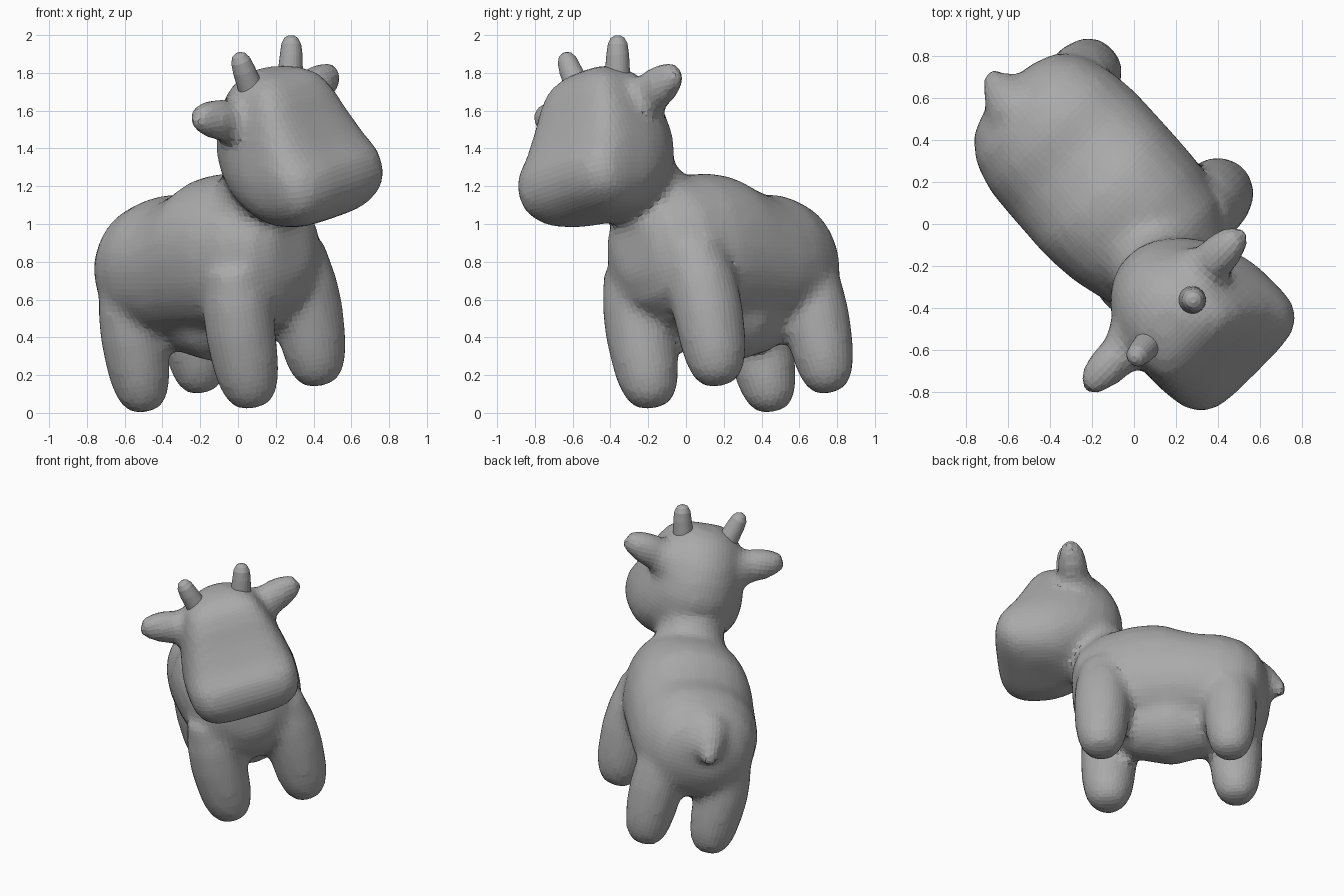
import bpy, bmesh, math
from mathutils import Vector, Matrix

cube = bpy.data.objects.get("Cube")
if cube:
    bpy.data.objects.remove(cube, do_unlink=True)

# Pose: the animal is built along +X (forward), +Y (its left), +Z, then turned and rolled
FORWARD = Vector((0.707, -0.707, 0)).normalized()
LEFT = Vector((0.688, 0.688, 0.23)).normalized()
UP = FORWARD.cross(LEFT)
POSE = Matrix.Translation(LEFT * 0.2) @ Matrix((FORWARD, LEFT, UP)).transposed().to_4x4()
SEGMENTS = 24

grey = bpy.data.materials.new("clay_grey")
grey.use_nodes = True
grey.diffuse_color = (0.4, 0.4, 0.4, 1)
grey.node_tree.nodes["Principled BSDF"].inputs["Base Color"].default_value = (0.4, 0.4, 0.4, 1)


def skin(bm, rings):
    """Bridge rings of points into a closed solid."""
    loops = [[bm.verts.new(p) for p in ring] for ring in rings]
    n = len(loops[0])
    for low, high in zip(loops, loops[1:]):
        for i in range(n):
            j = (i + 1) % n
            bm.faces.new((low[i], low[j], high[j], high[i]))
    bm.faces.new(loops[0][::-1])
    bm.faces.new(loops[-1])


def oval(lo, hi, width, middle=0.5, front=2.2, back=2.2):
    """Superellipse from lo to hi, with separate roundness at each end."""
    centre = lo + (hi - lo) * middle
    points = []
    for i in range(SEGMENTS):
        t = 2 * math.pi * (i + 0.5) / SEGMENTS
        c, s = math.cos(t), math.sin(t)
        power = 2 / (front if c > 0 else back)
        reach = (hi - centre) if c > 0 else (lo - centre)
        points.append((centre + reach * abs(c) ** power,
                       math.copysign(width * abs(s) ** power, s)))
    return points


def tube(bm, path, side=1, flat=1.0):
    """Round limb through (x, y, z, radius); flat squashes its forward face."""
    spots = [Vector((x, y * side, z)) for x, y, z, r in path]
    turn = (spots[-1] - spots[0]).to_track_quat('Z', 'Y')
    rings = []
    for spot, (x, y, z, r) in zip(spots, path):
        ring = []
        for i in range(SEGMENTS):
            t = 2 * math.pi * i / SEGMENTS
            offset = turn @ Vector((math.cos(t) * r, math.sin(t) * r, 0))
            if offset.x > 0:
                offset.x *= flat
            ring.append(spot + offset)
        rings.append(ring)
    skin(bm, rings)


def finish(bm, name):
    bmesh.ops.recalc_face_normals(bm, faces=bm.faces)
    mesh = bpy.data.meshes.new(name)
    bm.to_mesh(mesh)
    bm.free()
    mesh.materials.append(grey)
    obj = bpy.data.objects.new(name, mesh)
    obj.matrix_world = POSE
    bpy.context.collection.objects.link(obj)
    return obj


bm = bmesh.new()

# Barrel: x, underside, back, half width
barrel = [(0.4, 0.70, 0.98, 0.14), (0.35, 0.56, 1.09, 0.26), (0.2, 0.43, 1.19, 0.36),
          (0, 0.4, 1.235, 0.405), (-0.12, 0.4, 1.24, 0.415), (-0.22, 0.4, 1.225, 0.42),
          (-0.32, 0.4, 1.17, 0.42), (-0.44, 0.39, 1.125, 0.42), (-0.6, 0.38, 1.12, 0.405),
          (-0.74, 0.41, 1.07, 0.36), (-0.84, 0.5, 0.97, 0.28), (-0.89, 0.62, 0.88, 0.15)]
skin(bm, [[(x, w + 0.01, z) for z, w in oval(lo, hi, half)] for x, lo, hi, half in barrel])

# Belly bulge under the barrel
tube(bm, [(0.14, 0, 0.53, 0.1), (0, 0, 0.5, 0.21), (-0.25, 0, 0.49, 0.255),
          (-0.5, 0, 0.5, 0.21), (-0.62, 0, 0.53, 0.1)])

# Head: height, back of skull, face, half width
head = [(1.0, 0.46, 0.71, 0.17), (1.035, 0.36, 0.81, 0.28), (1.11, 0.25, 0.89, 0.345),
        (1.2, 0.15, 0.92, 0.37), (1.3, 0.1, 0.905, 0.37), (1.42, 0.08, 0.82, 0.345),
        (1.55, 0.105, 0.755, 0.31), (1.66, 0.155, 0.71, 0.275), (1.75, 0.23, 0.66, 0.23),
        (1.805, 0.31, 0.58, 0.15), (1.825, 0.38, 0.5, 0.07)]
skin(bm, [[(x, w, z) for x, w in oval(back, face, half, 0.6, 4.2, 2.0)]
          for z, back, face, half in head])

# Neck and tail
tube(bm, [(0.13, 0, 1.0, 0.27), (0.23, 0, 1.14, 0.225), (0.29, 0, 1.25, 0.205),
          (0.36, 0, 1.4, 0.2)])
tube(bm, [(-0.66, 0, 0.9, 0.17), (-0.78, 0, 0.89, 0.15), (-0.88, 0, 0.855, 0.105),
          (-0.95, 0, 0.805, 0.07), (-1.0, 0, 0.762, 0.035)])

# Legs and ears, mirrored
leg = [(0.04, 0.05), (0.06, 0.095), (0.11, 0.136), (0.2, 0.164), (0.3, 0.177),
       (0.45, 0.186), (0.6, 0.186), (0.8, 0.16)]
ear = [(0.39, 0.14, 1.54, 0.18), (0.395, 0.24, 1.59, 0.145), (0.4, 0.31, 1.615, 0.112),
       (0.4, 0.4, 1.645, 0.11), (0.4, 0.47, 1.67, 0.09), (0.4, 0.52, 1.685, 0.065),
       (0.4, 0.545, 1.692, 0.035)]
for side in (1, -1):
    for x, y, lift, lean, girth in ((0.18, 0.26, 0, 0, 1), (-0.675, 0.222, -0.03, 0.03, 0.95)):
        tube(bm, [(x + lean * z, y - 0.08 * max(0, z - 0.45), z + lift, r * girth)
                  for z, r in leg], side)
    tube(bm, ear, side, flat=0.8)

# Fuse the parts into one soft skin
body = finish(bm, "body")
fuse = body.modifiers.new("fuse", 'REMESH')
fuse.mode = 'VOXEL'
fuse.voxel_size = 0.032
soften = body.modifiers.new("soften", 'SMOOTH')
soften.factor = 0.5
soften.iterations = 8

# Horns
horn = [(0.45, 0.13, 1.66, 0.075), (0.452, 0.15, 1.75, 0.068), (0.455, 0.182, 1.86, 0.06),
        (0.455, 0.195, 1.915, 0.052), (0.455, 0.202, 1.945, 0.036), (0.455, 0.205, 1.957, 0.015)]
for side, name in ((1, "left_horn"), (-1, "right_horn")):
    bm = bmesh.new()
    tube(bm, horn, side)
    finish(bm, name)
